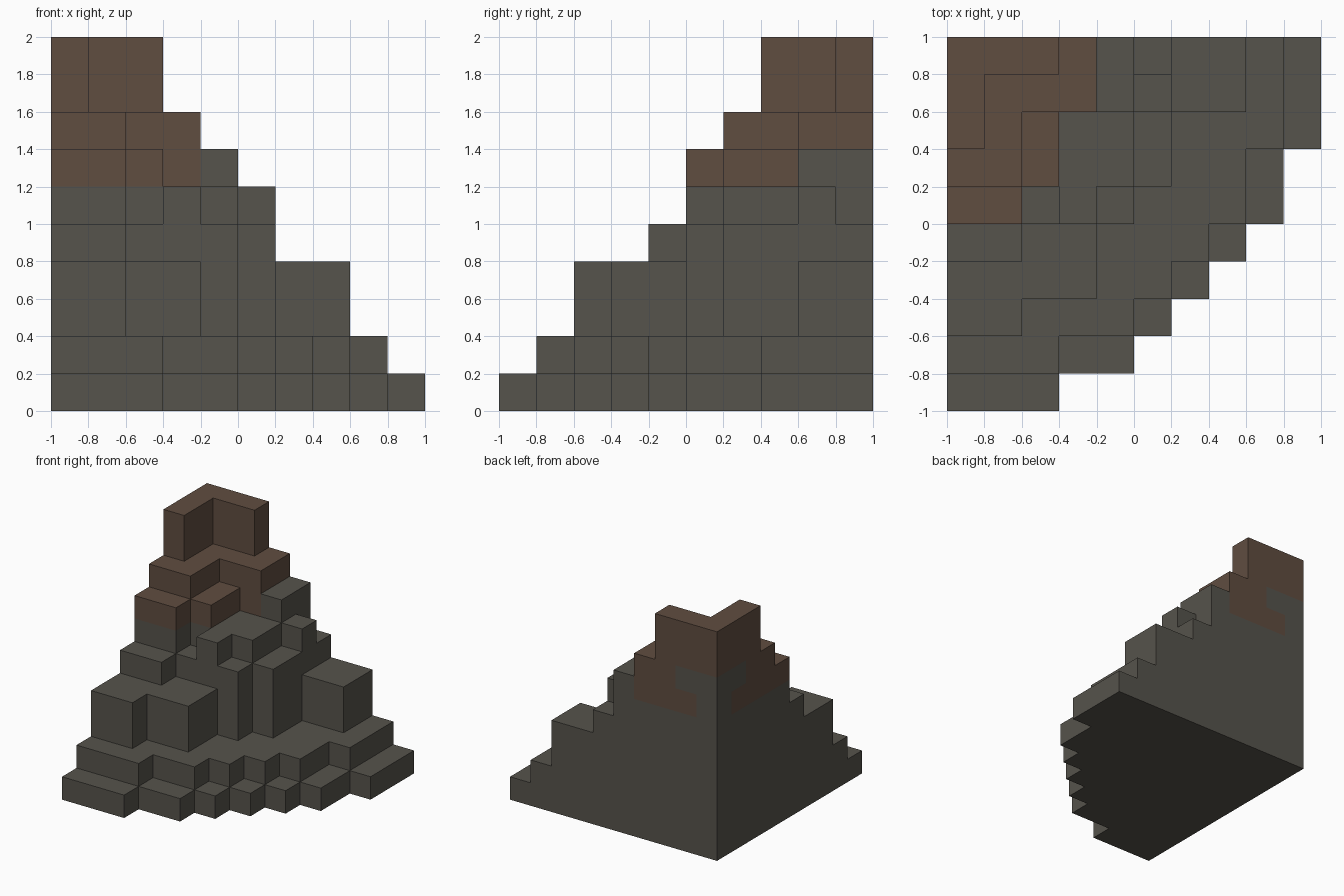
import bpy, bmesh, math
from mathutils import Vector

if "Cube" in bpy.data.objects:
    bpy.data.objects.remove(bpy.data.objects["Cube"])

CELL = 0.2

# Terrace plans, bottom to top: cells filled along x for each row, back row first
BASE = [10, 10, 10, 9, 9, 8, 7, 6, 5, 3]
STEP = [9, 9, 9, 8, 8, 7, 6, 5, 3]
CLIFF = [8, 8, 6, 6, 5, 4, 4, 2]
LEDGE = [6, 6, 6, 6, 5, 2]
SHOULDER = [5, 6, 5, 5, 4]
UPPER = [5, 5, 3, 3, 2]
CROWN = [4, 4, 2, 2]
PEAK = [3, 1, 1]
LAYERS = [BASE, STEP, CLIFF, CLIFF, LEDGE, SHOULDER, UPPER, CROWN, PEAK, PEAK]

cells = {(i, 9 - m, k)
         for k, plan in enumerate(LAYERS)
         for m, count in enumerate(plan)
         for i in range(count)}
cells.discard((2, 5, 5))  # notch in the shoulder


def material(name, colour):
    mat = bpy.data.materials.new(name)
    mat.diffuse_color = (*colour, 1)
    mat.use_nodes = True
    mat.node_tree.nodes["Principled BSDF"].inputs["Base Color"].default_value = mat.diffuse_color
    return mat


def is_earth(i, j, k):
    """Earth covers the upper layers, around a stone core at the back corner."""
    if k >= 8:
        return True
    if k < 6 or i == 4:
        return False
    return i + (9 - j) >= k - 5


# Outer faces of the stepped hill
bm = bmesh.new()
corners = {}


def corner(p):
    key = tuple(round(c) for c in p)
    if key not in corners:
        x, y, z = key
        corners[key] = bm.verts.new((x * CELL - 1, y * CELL - 1, z * CELL))
    return corners[key]


for cell in sorted(cells):
    centre = Vector(cell) + Vector((0.5, 0.5, 0.5))
    for axis in range(3):
        for sign in (-1, 1):
            n = Vector((0, 0, 0))
            n[axis] = sign
            if tuple(round(c) for c in Vector(cell) + n) in cells:
                continue
            u = Vector((0, 0, 0))
            u[(axis + 1) % 3] = 0.5
            v = n.cross(u)
            mid = centre + n * 0.5
            face = bm.faces.new([corner(mid + a * u + b * v)
                                 for a, b in ((-1, -1), (1, -1), (1, 1), (-1, 1))])
            face.material_index = int(is_earth(*cell))

# Merge the flat cells into clean terraces, keeping the colour borders
bmesh.ops.dissolve_limit(bm, angle_limit=math.radians(1), verts=bm.verts,
                         edges=bm.edges, delimit={'MATERIAL'})

mesh = bpy.data.meshes.new("stepped_hill")
bm.to_mesh(mesh)
bm.free()
mesh.materials.append(material("grey_stone", (0.093, 0.087, 0.072)))
mesh.materials.append(material("brown_earth", (0.117, 0.074, 0.051)))
hill = bpy.data.objects.new("stepped_hill", mesh)
bpy.context.collection.objects.link(hill)
